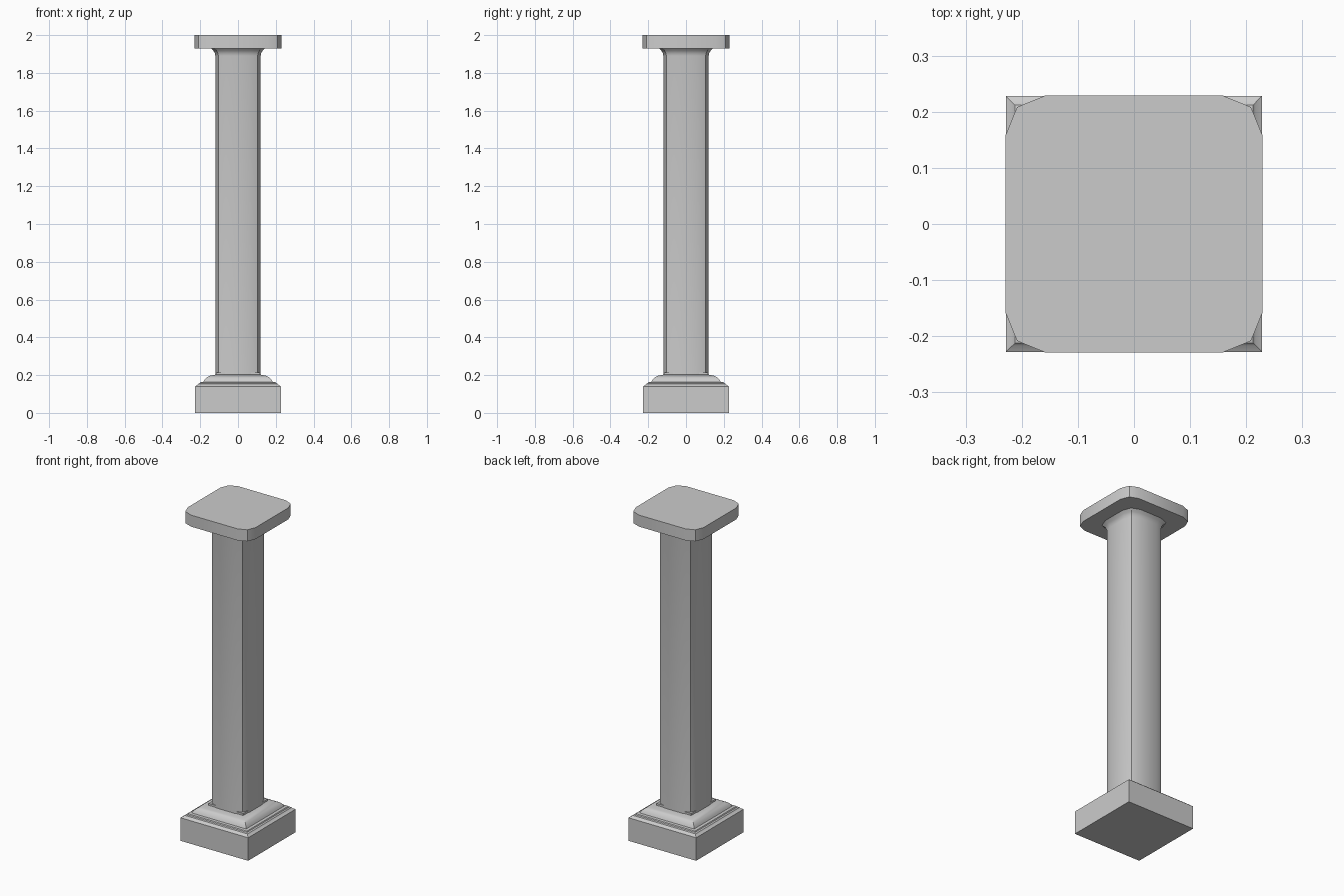
import bpy, bmesh, math

if "Cube" in bpy.data.objects:
    bpy.data.objects.remove(bpy.data.objects["Cube"])


def section(flat, corner):
    """Square-ish outline for half width 1: flat sides bending in to a corner point."""
    if corner >= 1:
        base = [(1, 1)]
    else:
        base = [(1, flat), (corner, corner), (flat, 1)]
    pts = []
    for q in range(4):
        for x, y in base:
            for _ in range(q):
                x, y = -y, x
            p = (x, y)
            pts.append(p)
    return pts


def loft(name, outline, profile):
    """Stack scaled copies of the outline along (half width, z) and cap both ends."""
    bm = bmesh.new()
    rings = [[bm.verts.new((x * r, y * r, z)) for x, y in outline] for r, z in profile]
    n = len(outline)
    for a, b in zip(rings, rings[1:]):
        for i in range(n):
            j = (i + 1) % n
            bm.faces.new((a[i], a[j], b[j], b[i]))
    bm.faces.new(rings[0][::-1])
    bm.faces.new(rings[-1])
    bmesh.ops.recalc_face_normals(bm, faces=bm.faces[:])
    mesh = bpy.data.meshes.new(name)
    bm.to_mesh(mesh)
    bm.free()
    ob = bpy.data.objects.new(name, mesh)
    bpy.context.collection.objects.link(ob)
    bpy.ops.object.select_all(action='DESELECT')
    bpy.context.view_layer.objects.active = ob
    ob.select_set(True)
    bpy.ops.object.shade_smooth_by_angle(angle=math.radians(30))
    return ob


square = section(1, 1)

# square plinth with stepped, rounded moulding and a low collar under the shaft
loft("plinth", square, [
    (0.228, 0), (0.228, 0.14), (0.217, 0.146), (0.212, 0.153), (0.203, 0.156),
    (0.200, 0.162), (0.183, 0.164), (0.178, 0.175), (0.166, 0.188),
    (0.150, 0.196), (0.133, 0.2), (0.117, 0.203), (0.117, 0.215)])

# shaft with bowed sides, flaring out below the cap
loft("shaft", section(0.5, 0.865), [
    (0.12, 0.2), (0.12, 1.89), (0.123, 1.905), (0.130, 1.917), (0.143, 1.93)])

# cap slab with clipped corners
loft("cap", section(0.69, 0.91), [(0.229, 1.93), (0.229, 2.0)])
